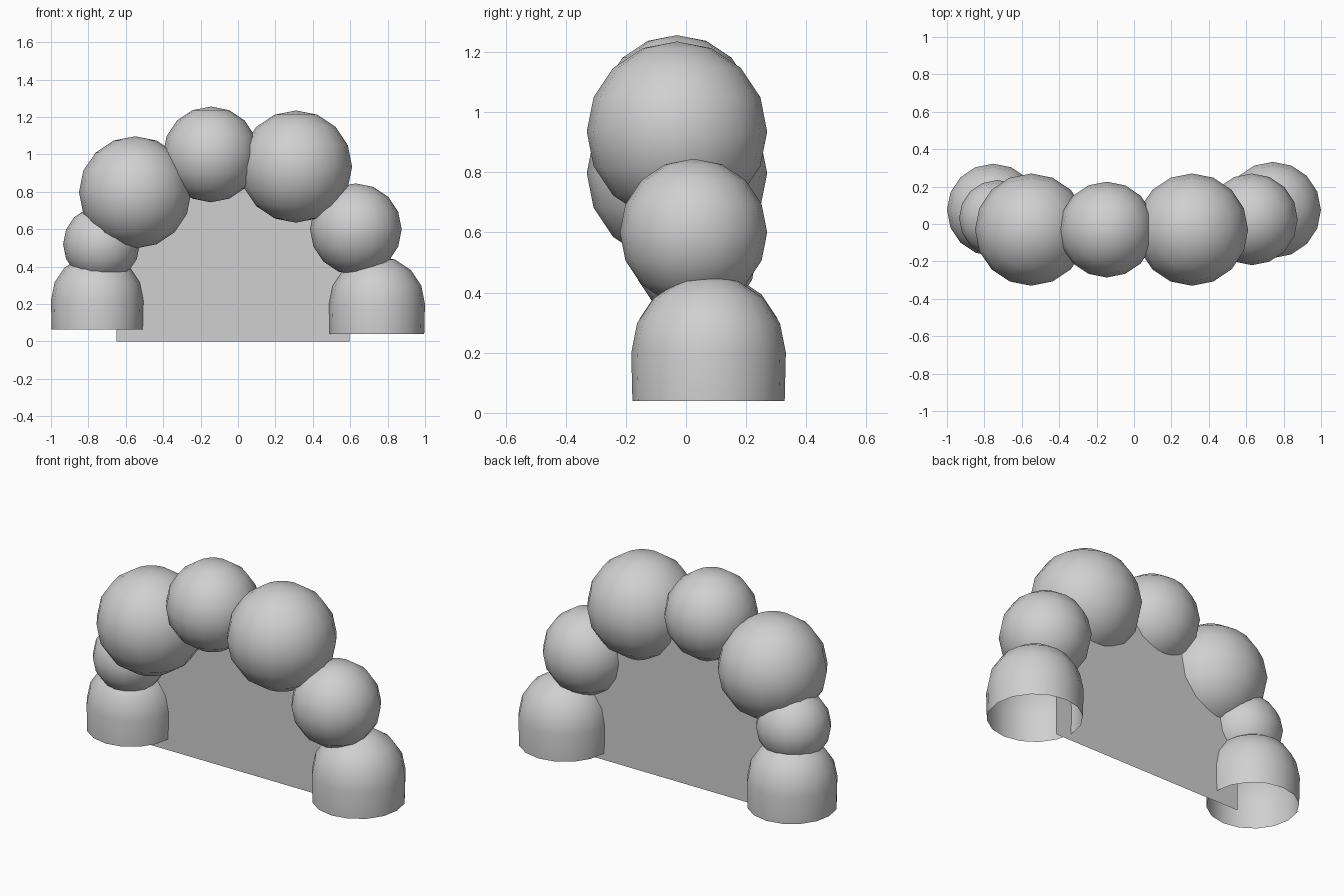
import bpy
import bmesh
from mathutils import Matrix

cube = bpy.data.objects.get("Cube")
if cube:
    bpy.data.objects.remove(cube, do_unlink=True)

# One plain grey for everything
GREY = (0.63, 0.63, 0.63, 1.0)
grey = bpy.data.materials.new("plain_grey")
grey.use_nodes = True
grey.diffuse_color = GREY
grey.node_tree.nodes["Principled BSDF"].inputs["Base Color"].default_value = GREY


def add_object(name, bm, location, smooth):
    mesh = bpy.data.meshes.new(name)
    for face in bm.faces:
        face.smooth = smooth
    bm.to_mesh(mesh)
    bm.free()
    mesh.materials.append(grey)
    obj = bpy.data.objects.new(name, mesh)
    obj.location = location
    bpy.context.collection.objects.link(obj)
    return obj


def ball(name, location, radius):
    bm = bmesh.new()
    bmesh.ops.create_uvsphere(bm, u_segments=16, v_segments=8, radius=radius)
    return add_object(name, bm, location, True)


def open_dome(name, location, radius, wall):
    """Half sphere on a short wall, hollow and open below."""
    bm = bmesh.new()
    bmesh.ops.create_uvsphere(bm, u_segments=16, v_segments=8, radius=radius)
    lower = [v for v in bm.verts if v.co.z < -0.01]
    bmesh.ops.delete(bm, geom=lower, context='VERTS')
    rim = [e for e in bm.edges if e.is_boundary]
    new = bmesh.ops.extrude_edge_only(bm, edges=rim)["geom"]
    rim_verts = [g for g in new if isinstance(g, bmesh.types.BMVert)]
    bmesh.ops.scale(bm, vec=(0.985, 0.985, 1), verts=rim_verts)
    bmesh.ops.translate(bm, vec=(0, 0, -wall), verts=rim_verts)
    bmesh.ops.recalc_face_normals(bm, faces=bm.faces)
    # Outward normals on the open shell
    top = max(bm.faces, key=lambda f: f.calc_center_median().z)
    if top.normal.z < 0:
        bmesh.ops.reverse_faces(bm, faces=bm.faces)
    return add_object(name, bm, location, True)


# Feet of the arch
open_dome("right_base_dome", (-0.7525, 0.075, 0.22), 0.2475, 0.155)
open_dome("left_base_dome", (0.7425, 0.075, 0.20), 0.257, 0.16)

# Balls forming the arch
ball("right_lower_ball", (-0.73, 0.03, 0.52), 0.205)
ball("right_upper_ball", (-0.55, -0.03, 0.797), 0.30)
ball("top_ball", (-0.145, -0.03, 1.0), 0.256)
ball("left_upper_ball", (0.31, -0.03, 0.935), 0.30)
ball("left_lower_ball", (0.63, 0.025, 0.60), 0.245)

# Flat panel filling the opening
outline = [(-0.65, 0), (0.595, 0), (0.595, 0.6), (0.31, 0.935),
           (-0.145, 1.0), (-0.55, 0.8), (-0.65, 0.5)]
bm = bmesh.new()
bm.faces.new([bm.verts.new((x, 0, z)) for x, z in outline])
add_object("arch_panel", bm, (0, 0.07, 0), False)
